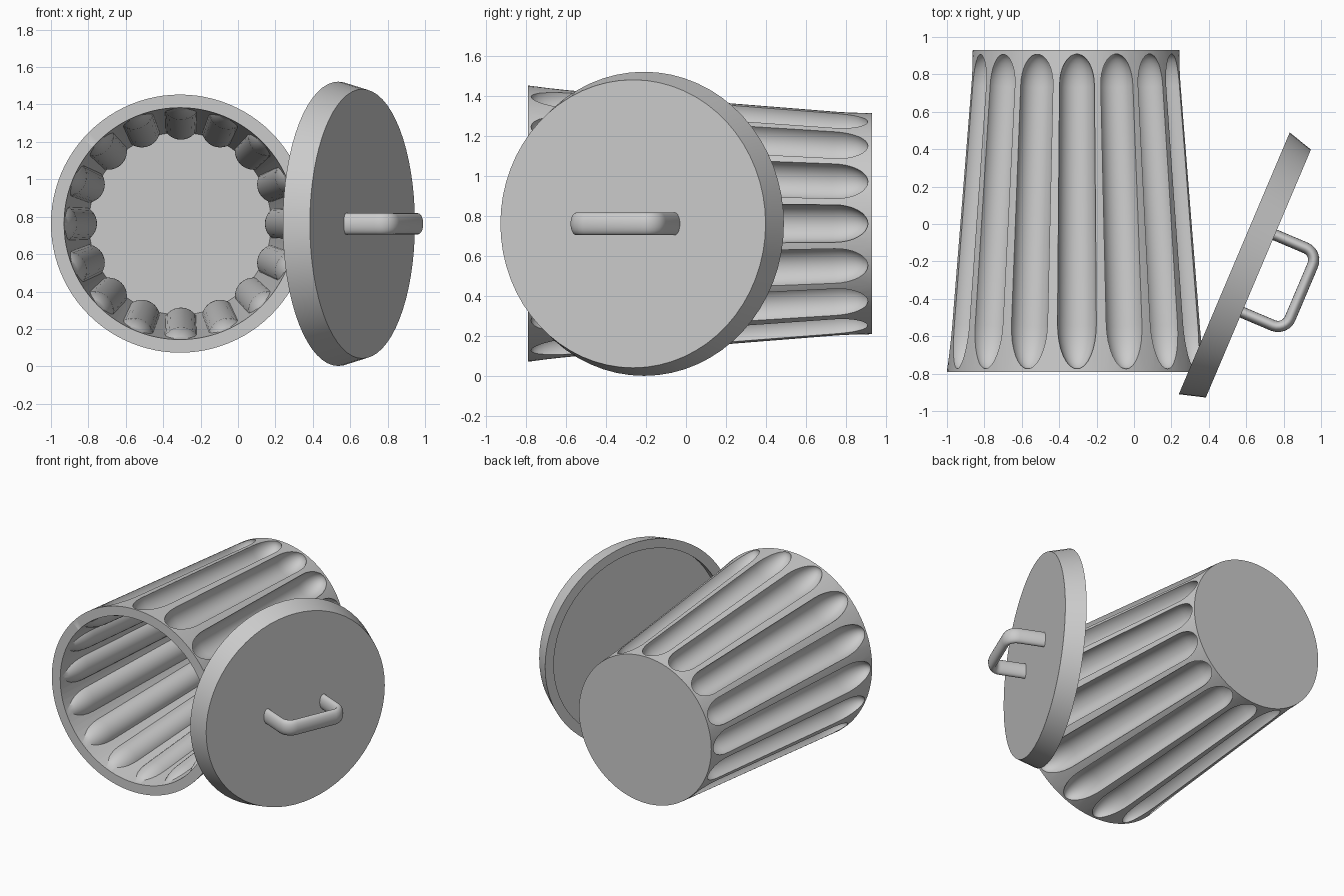
import bpy, bmesh
from math import sin, cos, pi, tau, radians, sqrt
from mathutils import Matrix, Vector

if "Cube" in bpy.data.objects:
    bpy.data.objects.remove(bpy.data.objects["Cube"])


def make_object(name, bm, matrix=Matrix()):
    bmesh.ops.recalc_face_normals(bm, faces=bm.faces)
    mesh = bpy.data.meshes.new(name)
    bm.to_mesh(mesh)
    bm.free()
    mesh.transform(matrix)
    obj = bpy.data.objects.new(name, mesh)
    bpy.context.collection.objects.link(obj)
    return obj


def lathe(bm, profile, segments, matrix=Matrix()):
    """Spin (radius, height) points round local z."""
    part = bmesh.new()
    vs = [part.verts.new((r, 0, h)) for r, h in profile]
    es = [part.edges.new(pair) for pair in zip(vs, vs[1:])]
    bmesh.ops.spin(part, geom=vs + es, cent=(0, 0, 0), axis=(0, 0, 1),
                   angle=tau, steps=segments, use_merge=True)
    bmesh.ops.remove_doubles(part, verts=part.verts, dist=1e-5)
    bmesh.ops.recalc_face_normals(part, faces=part.faces)
    part.transform(matrix)
    temp = bpy.data.meshes.new("temp")
    part.to_mesh(temp)
    part.free()
    bm.from_mesh(temp)
    bpy.data.meshes.remove(temp)


def frame(origin, x, y, z):
    m = Matrix((x, y, z)).transposed().to_4x4()
    m.translation = origin
    return m


def cut(obj, cutter):
    mod = obj.modifiers.new("cut", 'BOOLEAN')
    mod.operation, mod.solver, mod.object = 'DIFFERENCE', 'EXACT', cutter
    bpy.context.view_layer.objects.active = obj
    bpy.ops.object.modifier_apply(modifier=mod.name)
    bpy.data.objects.remove(cutter)


def smooth(obj, angle=35):
    bpy.ops.object.select_all(action='DESELECT')
    obj.select_set(True)
    bpy.context.view_layer.objects.active = obj
    bpy.ops.object.shade_smooth_by_angle(angle=radians(angle))


# Can lies on its side: local z runs from the open front to the closed back
CAN = frame((-0.31, 0, 0.763), (1, 0, 0), (0, 0, -1), (0, 1, 0))
Y0, Y1, R0, R1, WALL = -0.79, 0.93, 0.69, 0.552, 0.07


def radius(y):
    return R0 + (R1 - R0) * (y - Y0) / (Y1 - Y0)


def flutes(name, grow):
    """Sixteen long round-ended cutters lying along the tapered wall."""
    bm = bmesh.new()
    for i in range(16):
        a = tau * i / 16
        out = Vector((cos(a), sin(a), 0))
        front = out * 0.685 + Vector((0.005, 0, -0.775))
        back = out * 0.535 + Vector((0.005, 0, 0.91))
        length = (back - front).length
        z = (back - front).normalized()
        y = z.cross(out).normalized()
        n = 8
        prof = [((0.104 + grow) * sin(pi / 2 * k / n),
                 -grow + 0.24 * (1 - cos(pi / 2 * k / n))) for k in range(n + 1)]
        prof += [((0.094 + grow) * cos(pi / 2 * k / n),
                  length + grow - 0.17 * (1 - sin(pi / 2 * k / n))) for k in range(n + 1)]
        lathe(bm, prof, 32, frame(front, y.cross(z), y, z))
    return make_object(name, bm, CAN)


# Fluted can
bm = bmesh.new()
lathe(bm, [(0, Y0), (R0, Y0), (R1, Y1), (0, Y1)], 96)
can = make_object("can_body", bm, CAN)
bm = bmesh.new()
lathe(bm, [(0, -0.9), (radius(-0.9) - WALL, -0.9),
           (radius(0.86) - WALL, 0.86), (0, 0.86)], 96)
cavity = make_object("cavity_cutter", bm, CAN)
cut(cavity, flutes("inner_flute_cutter", 0.006))
cut(can, cavity)
cut(can, flutes("outer_flute_cutter", 0))
smooth(can)

# Lid leans upright against the can: local z is its outward normal
s = sqrt(0.39 ** 2 + 0.92 ** 2)
u, v = 0.39 / s, 0.92 / s
LID = frame((0.665, -0.265, 0.762), (u, v, 0), (0, 0, 1), (v, -u, 0))
bm = bmesh.new()
lathe(bm, [(0, 0), (0.72, 0), (0.76, -0.14), (0.69, -0.14), (0.69, -0.07), (0, -0.07)], 64)
smooth(make_object("lid", bm, LID), 30)

# Flattened U-shaped lid handle
W, H, C = 0.225, 0.25, 0.07
path = [((-W, -0.03), pi)]
path += [((-W + C + C * cos(a), H - C + C * sin(a)), a)
         for a in (pi - pi / 2 * k / 6 for k in range(7))]
path += [((W - C + C * cos(a), H - C + C * sin(a)), a)
         for a in (pi / 2 - pi / 2 * k / 6 for k in range(7))]
path += [((W, -0.03), 0)]
bm = bmesh.new()
rings = []
for (x, h), a in path:
    rings.append([bm.verts.new((x + 0.03 * cos(t) * cos(a), 0.057 * sin(t),
                                h + 0.03 * cos(t) * sin(a)))
                  for t in (tau * k / 20 for k in range(20))])
for p, q in zip(rings, rings[1:]):
    for k in range(20):
        j = (k + 1) % 20
        bm.faces.new((p[k], p[j], q[j], q[k]))
bm.faces.new(rings[0])
bm.faces.new(rings[-1])
smooth(make_object("lid_handle", bm, LID), 40)
